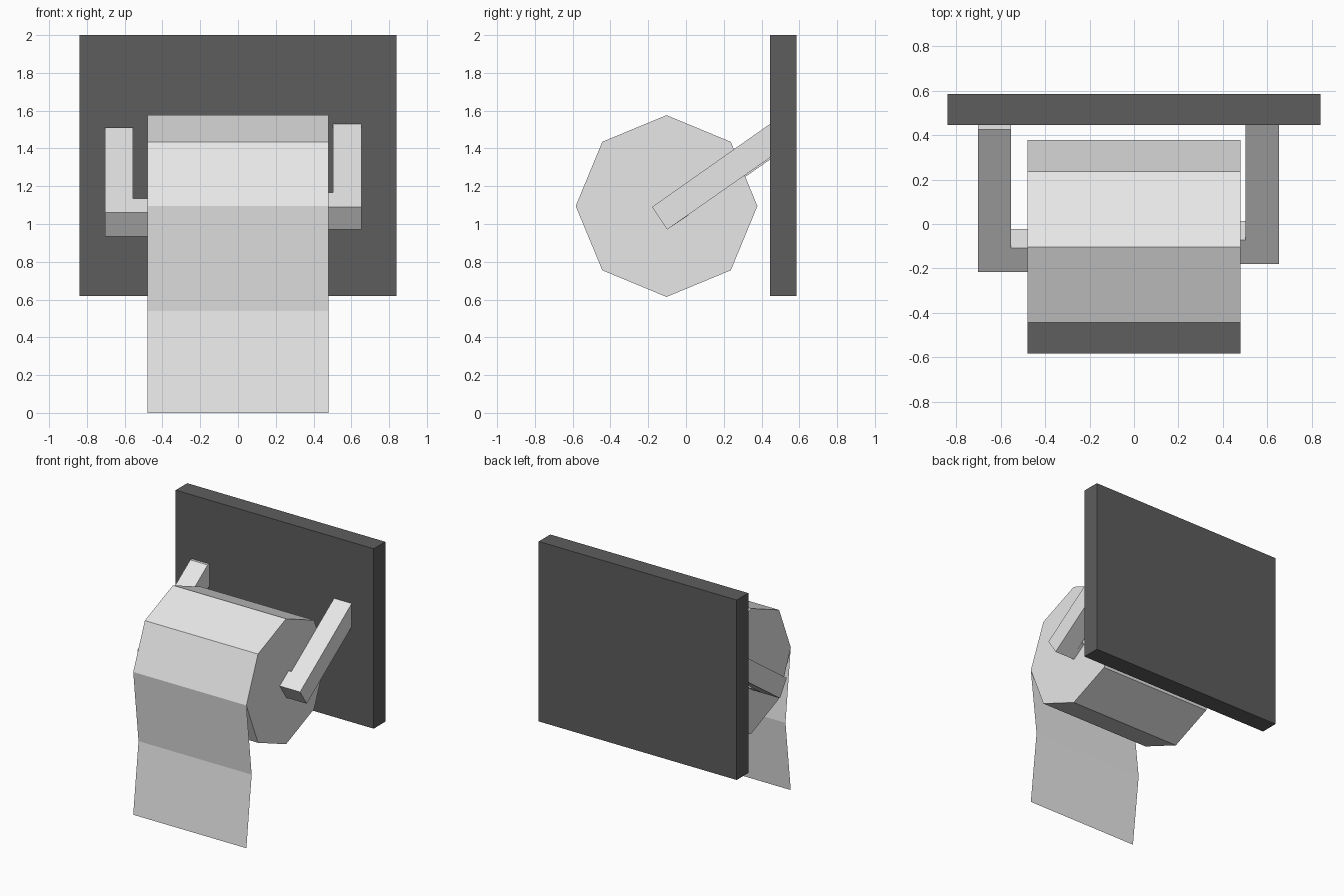
import bpy, bmesh, math

if "Cube" in bpy.data.objects:
    bpy.data.objects.remove(bpy.data.objects["Cube"])


def material(name, value):
    m = bpy.data.materials.new(name)
    m.diffuse_color = (value, value, value, 1)
    m.use_nodes = True
    m.node_tree.nodes["Principled BSDF"].inputs["Base Color"].default_value = m.diffuse_color
    return m


white = material("paper white", 0.8)
dark = material("dark grey", 0.11)


def finish(name, bm, mat):
    bmesh.ops.recalc_face_normals(bm, faces=bm.faces[:])
    me = bpy.data.meshes.new(name)
    bm.to_mesh(me)
    bm.free()
    me.materials.append(mat)
    ob = bpy.data.objects.new(name, me)
    bpy.context.collection.objects.link(ob)
    return ob


def extrude_x(name, profile, x0, x1, mat):
    """Closed (y, z) profile extruded along x."""
    bm = bmesh.new()
    face = bm.faces.new([bm.verts.new((x0, y, z)) for y, z in profile])
    ext = bmesh.ops.extrude_face_region(bm, geom=[face], use_keep_orig=True)
    for v in ext["geom"]:
        if isinstance(v, bmesh.types.BMVert):
            v.co.x = x1
    return finish(name, bm, mat)


# Wall plate
extrude_x("wall_plate", [(0.445, 0.62), (0.585, 0.62), (0.585, 2), (0.445, 2)],
          -0.84, 0.84, dark)

# Eight-sided paper roll
octagon = [(-0.103 + 0.481 * math.cos(i * math.pi / 4),
            1.095 + 0.481 * math.sin(i * math.pi / 4)) for i in range(8)]
extrude_x("paper_roll", octagon, -0.48, 0.48, white)

# Hanging sheet, a single folded surface
bm = bmesh.new()
rows = [[bm.verts.new((x, y, z)) for x in (-0.48, 0.48)]
        for y, z in ((-0.584, 1.095), (-0.52, 0.54), (-0.584, 0))]
for a, b in zip(rows, rows[1:]):
    bm.faces.new((a[0], b[0], b[1], a[1]))
finish("hanging_sheet", bm, white)

# Slanted arms, each with a square pin reaching into the roll
right_arm = [(-0.18, 1.09), (0.445, 1.53), (0.48, 1.53),
             (0.48, 1.376), (-0.10, 0.97)]
left_arm = [(-0.217, 1.06), (0.425, 1.51), (0.48, 1.51),
            (0.48, 1.366), (-0.135, 0.935)]
for side, arm, inner, outer in (("right", right_arm, 0.503, 0.653),
                                ("left", left_arm, -0.555, -0.703)):
    extrude_x(side + "_arm", arm, inner, outer, white)
    top, bottom = arm[0], arm[-1]
    dy, dz = 0.108, 0.076
    pin = [top, (top[0] + dy, top[1] + dz),
           (bottom[0] + dy + 0.005, bottom[1] + dz), bottom]
    extrude_x(side + "_pin", pin, math.copysign(0.44, inner), inner, white)
